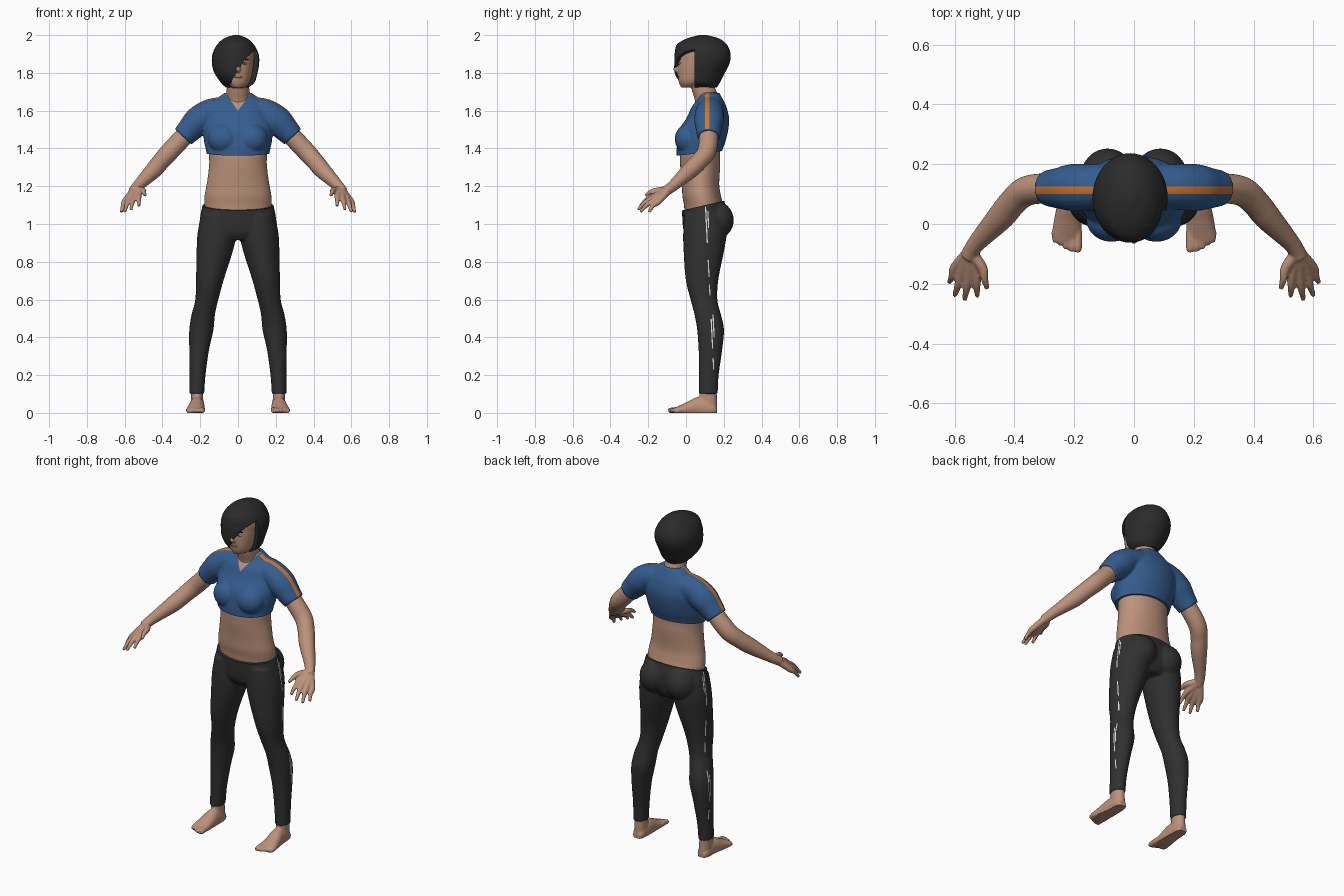
import bpy, bmesh, math
from mathutils import Vector, Matrix

cube = bpy.data.objects.get("Cube")
if cube:
    bpy.data.objects.remove(cube)


def material(name, r, g, b):
    m = bpy.data.materials.new(name)
    m.use_nodes = True
    m.diffuse_color = (r, g, b, 1)
    m.node_tree.nodes["Principled BSDF"].inputs["Base Color"].default_value = (r, g, b, 1)
    return m


skin = material("skin", 0.50, 0.285, 0.195)
blue = material("shirt blue", 0.036, 0.11, 0.28)
orange = material("stripe orange", 0.60, 0.18, 0.03)
black = material("trouser black", 0.03, 0.03, 0.03)
white = material("stripe white", 0.75, 0.75, 0.75)
hair_dark = material("hair dark", 0.024, 0.024, 0.024)
lip = material("lip", 0.36, 0.15, 0.11)


def spline(rows, steps=6):
    """Smooth curve through rows of numbers."""
    out = []
    for i in range(len(rows) - 1):
        a, b, c, d = (rows[max(i - 1, 0)], rows[i], rows[i + 1], rows[min(i + 2, len(rows) - 1)])
        for k in range(steps):
            t = k / steps
            out.append([q + 0.5 * t * (r - p + t * (2 * p - 5 * q + 4 * r - s + t * (3 * (q - r) + s - p)))
                        for p, q, r, s in zip(a, b, c, d)])
    return out + [list(rows[-1])]


def skin_rings(bm, rings):
    rings = [[bm.verts.new(p) for p in ring] for ring in rings]
    n = len(rings[0])
    for a, b in zip(rings, rings[1:]):
        for i in range(n):
            bm.faces.new((a[i], a[(i + 1) % n], b[(i + 1) % n], b[i]))
    bm.faces.new(rings[0])
    bm.faces.new(rings[-1])


def ring(c, u, v, n=40):
    return [c + u * math.cos(k * math.tau / n) + v * math.sin(k * math.tau / n) for k in range(n)]


def loft(bm, rows, side=1):
    """Level ellipses: z, x, y, half width, half depth."""
    skin_rings(bm, [ring(Vector((x * side, y, z)), Vector((rx, 0, 0)), Vector((0, ry, 0)))
                    for z, x, y, rx, ry in spline(rows)])


def limb(bm, rows, side=1):
    """Round tube: x, y, z, radius."""
    pts = spline(rows)
    centres = [Vector((p[0] * side, p[1], p[2])) for p in pts]
    rings = []
    for i, c in enumerate(centres):
        t = (centres[min(i + 1, len(pts) - 1)] - centres[max(i - 1, 0)]).normalized()
        u = t.cross(Vector((side, 0, 1))).normalized()
        rings.append(ring(c, u * pts[i][3], t.cross(u) * pts[i][3], 20))
    skin_rings(bm, rings)


def ball(bm, centre, size):
    bmesh.ops.create_uvsphere(bm, u_segments=24, v_segments=14, radius=1,
                              matrix=Matrix.Translation(centre) @ Matrix.Diagonal((*size, 1)))


def to_object(name, bm, mats):
    bmesh.ops.recalc_face_normals(bm, faces=bm.faces)
    mesh = bpy.data.meshes.new(name)
    bm.to_mesh(mesh)
    bm.free()
    for m in mats:
        mesh.materials.append(m)
    obj = bpy.data.objects.new(name, mesh)
    bpy.context.collection.objects.link(obj)
    return obj


def bake(obj):
    """Take the modified surface as a new bmesh and drop the source."""
    deps = bpy.context.evaluated_depsgraph_get()
    bm = bmesh.new()
    bm.from_object(obj, deps)
    bpy.data.objects.remove(obj)
    return bm


def fuse(bm, voxel):
    obj = to_object("blend", bm, [])
    mod = obj.modifiers.new("fuse", 'REMESH')
    mod.mode, mod.voxel_size = 'VOXEL', voxel
    mod = obj.modifiers.new("soften", 'SMOOTH')
    mod.factor, mod.iterations = 0.5, 3
    return bake(obj)


def cut(bm, co, no, clear=False):
    bmesh.ops.bisect_plane(bm, geom=bm.verts[:] + bm.edges[:] + bm.faces[:],
                           plane_co=co, plane_no=no, clear_outer=clear)
    if clear:
        bmesh.ops.holes_fill(bm, edges=[e for e in bm.edges if e.is_boundary])


def smooth(obj):
    bpy.ops.object.select_all(action='DESELECT')
    obj.select_set(True)
    bpy.context.view_layer.objects.active = obj
    bpy.ops.object.shade_smooth_by_angle(angle=math.radians(45))


# Body: trunk, neck, head, arms, hands and feet
bm = bmesh.new()
loft(bm, [(1.03, 0, .09, .165, .095), (1.10, 0, .092, .178, .103), (1.15, 0, .083, .177, .102),
          (1.21, 0, .077, .166, .099), (1.31, 0, .075, .153, .106), (1.38, 0, .075, .154, .105),
          (1.46, 0, .09, .15, .10), (1.56, 0, .12, .12, .07)])
loft(bm, [(1.722, 0, .02, .032, .045), (1.75, 0, .032, .06, .07), (1.80, 0, .055, .076, .10),
          (1.86, 0, .07, .085, .114), (1.92, 0, .08, .085, .118), (1.965, 0, .09, .05, .08)])
limb(bm, [(0, .12, 1.58, .07), (0, .11, 1.66, .063), (0, .09, 1.72, .06), (0, .08, 1.78, .06)])
limb(bm, [(0, -.035, 1.865, .008), (0, -.047, 1.835, .011), (0, -.052, 1.818, .014), (0, -.04, 1.805, .008)])
fingers = [((.528, -.165, 1.15), (.524, -.242, 1.095)), ((.553, -.168, 1.14), (.567, -.254, 1.075)),
           ((.577, -.16, 1.13), (.60, -.240, 1.064)), ((.598, -.145, 1.12), (.618, -.195, 1.062)),
           ((.508, -.145, 1.178), (.491, -.216, 1.15))]
for s in (1, -1):
    limb(bm, [(.20, .12, 1.56, .045), (.285, .12, 1.465, .05), (.36, .11, 1.385, .05),
              (.405, .073, 1.335, .047), (.447, .022, 1.285, .045), (.527, -.065, 1.205, .03),
              (.555, -.11, 1.172, .027)], s)
    for knuckle, tip in fingers:
        k, t = Vector(knuckle), Vector(tip)
        mid = k.lerp(t, .5) + Vector((0, -.005, .006))
        limb(bm, [(.548, -.09, 1.182, .02), (*k, .017), (*mid, .0125), (*t, .008)], s)
    # Ankle, foot along its length, toes
    loft(bm, [(.15, .218, .118, .033, .043), (.08, .217, .118, .033, .046), (.02, .216, .122, .034, .044)], s)
    foot = [(.165, .216, .022, .03), (.14, .216, .035, .06), (.07, .217, .04, .085),
            (.01, .222, .046, .06), (-.04, .225, .05, .036), (-.062, .226, .045, .026)]
    skin_rings(bm, [ring(Vector((x * s, y, h * .35)), Vector((w, 0, 0)), Vector((0, 0, h * .65)))
                    for y, x, w, h in spline(foot)])
    for i in range(5):
        x, y, r = .188 + .0195 * i, -.09 + .0025 * i * i, .0145 - .0012 * i
        limb(bm, [(x, -.025, .018, r), (x, y + .015, .014, r), (x, y - .004, .011, r * .7)], s)
bm = fuse(bm, .005)
cut(bm, (0, 0, 0), (0, 0, -1), True)
smooth(to_object("body", bm, [skin]))

# Face details
for s, side in ((1, "left"), (-1, "right")):
    for part, centre, size, mat in (("eye", (.034, -.034, 1.85), (.014, .006, .006), white),
                                    ("iris", (.034, -.037, 1.85), (.006, .005, .006), hair_dark),
                                    ("brow", (.036, -.034, 1.871), (.021, .007, .004), hair_dark)):
        bm = bmesh.new()
        ball(bm, (centre[0] * s, *centre[1:]), size)
        smooth(to_object(side + "_" + part, bm, [mat]))
bm = bmesh.new()
ball(bm, (0, -.038, 1.779), (.024, .007, .007))
smooth(to_object("lips", bm, [lip]))

# Cropped shirt with V neck and shoulder stripes
bm = bmesh.new()
loft(bm, [(1.31, 0, .07, .163, .115), (1.38, 0, .07, .168, .12), (1.44, 0, .082, .18, .128),
          (1.50, 0, .094, .185, .13), (1.56, 0, .115, .185, .113), (1.62, 0, .122, .165, .092),
          (1.66, 0, .127, .12, .068), (1.695, 0, .122, .07, .055)])
for s in (1, -1):
    ball(bm, (.075 * s, .015, 1.45), (.085, .075, .08))
    limb(bm, [(.05, .13, 1.60, .075), (.14, .125, 1.588, .076), (.205, .122, 1.548, .079),
              (.25, .12, 1.505, .069), (.29, .12, 1.462, .06)], s)
bm = fuse(bm, .006)
cut(bm, (0, -.05, 1.362), (0, .1, -1), True)
slope = 1.38
for s in (1, -1):
    cut(bm, (0, 0, 1.60), (slope * s, 0, -1))
for y in (.10, .125):
    cut(bm, (0, y, 0), (0, 1, 0))
bm.normal_update()
for f in bm.faces:
    c = f.calc_center_median()
    if c.z > 1.60 + slope * abs(c.x) and c.y < .13:
        f.material_index = 2
    elif .10 < c.y < .125 and abs(c.x) > .075 and f.normal.z > .15 and c.z > 1.47:
        f.material_index = 1
smooth(to_object("shirt", bm, [blue, orange, skin]))

# Leggings with broken side stripes
bm = bmesh.new()
loft(bm, [(1.16, 0, .085, .178, .104), (1.10, 0, .094, .188, .115), (1.04, 0, .10, .20, .12),
          (.96, 0, .10, .202, .112), (.915, 0, .10, .13, .085)])
for s in (1, -1):
    ball(bm, (.088 * s, .16, 1.02), (.09, .093, .10))
    loft(bm, [(1.05, .105, .10, .09, .11), (.95, .112, .10, .102, .115), (.865, .122, .095, .097, .108),
              (.71, .148, .085, .074, .087), (.60, .165, .095, .061, .071), (.52, .184, .115, .062, .07),
              (.44, .194, .13, .064, .071), (.33, .206, .129, .052, .062), (.20, .214, .121, .042, .052),
              (.10, .218, .118, .039, .05)], s)
bm = fuse(bm, .0065)
cut(bm, (0, -.02, 1.072), (0, -.23, 1), True)
lean, start = .05, .155
lines = [(0, .006), (.011, .017)]
dashes = [(.90, 1.09, 0), (.98, 1.07, 1), (.72, .81, 0), (.62, .68, 0), (.40, .52, 1), (.34, .50, 0), (.23, .29, 0)]
for edge in lines[0] + lines[1]:
    cut(bm, (0, start + edge, 0), (0, 1, lean))
bm.normal_update()
for f in bm.faces:
    c = f.calc_center_median()
    across = c.y + lean * c.z - start
    if abs(c.x) > .15 and f.normal.x * c.x > 0 and any(
            lo < c.z < hi and lines[k][0] < across < lines[k][1] for lo, hi, k in dashes):
        f.material_index = 1
smooth(to_object("leggings", bm, [black, white]))

# Bobbed hair, opened over one side of the face under a slanting fringe
bm = bmesh.new()
loft(bm, [(1.722, -.005, .088, .06, .075), (1.75, -.002, .072, .09, .108), (1.80, -.011, .073, .114, .133),
          (1.85, -.013, .084, .125, .146), (1.90, -.013, .088, .122, .148), (1.95, -.013, .084, .097, .132),
          (1.982, -.012, .09, .062, .085), (2.0, -.01, .09, .015, .02)])
hair = to_object("hair_mass", bm, [hair_dark])
bm = bmesh.new()
opening = [(.105, 1.935), (.04, 1.875), (-.03, 1.765), (-.045, 1.70), (.2, 1.70), (.2, 1.93)]
skin_rings(bm, [[Vector((x, y, z)) for x, z in opening] for y in (-.3, .045)])
cutter = to_object("face_opening", bm, [hair_dark])
cutter.hide_render = True
mod = hair.modifiers.new("opening", 'BOOLEAN')
mod.operation, mod.solver, mod.object = 'DIFFERENCE', 'EXACT', cutter
bm = bake(hair)
bpy.data.objects.remove(cutter)
smooth(to_object("hair", bm, [hair_dark]))
